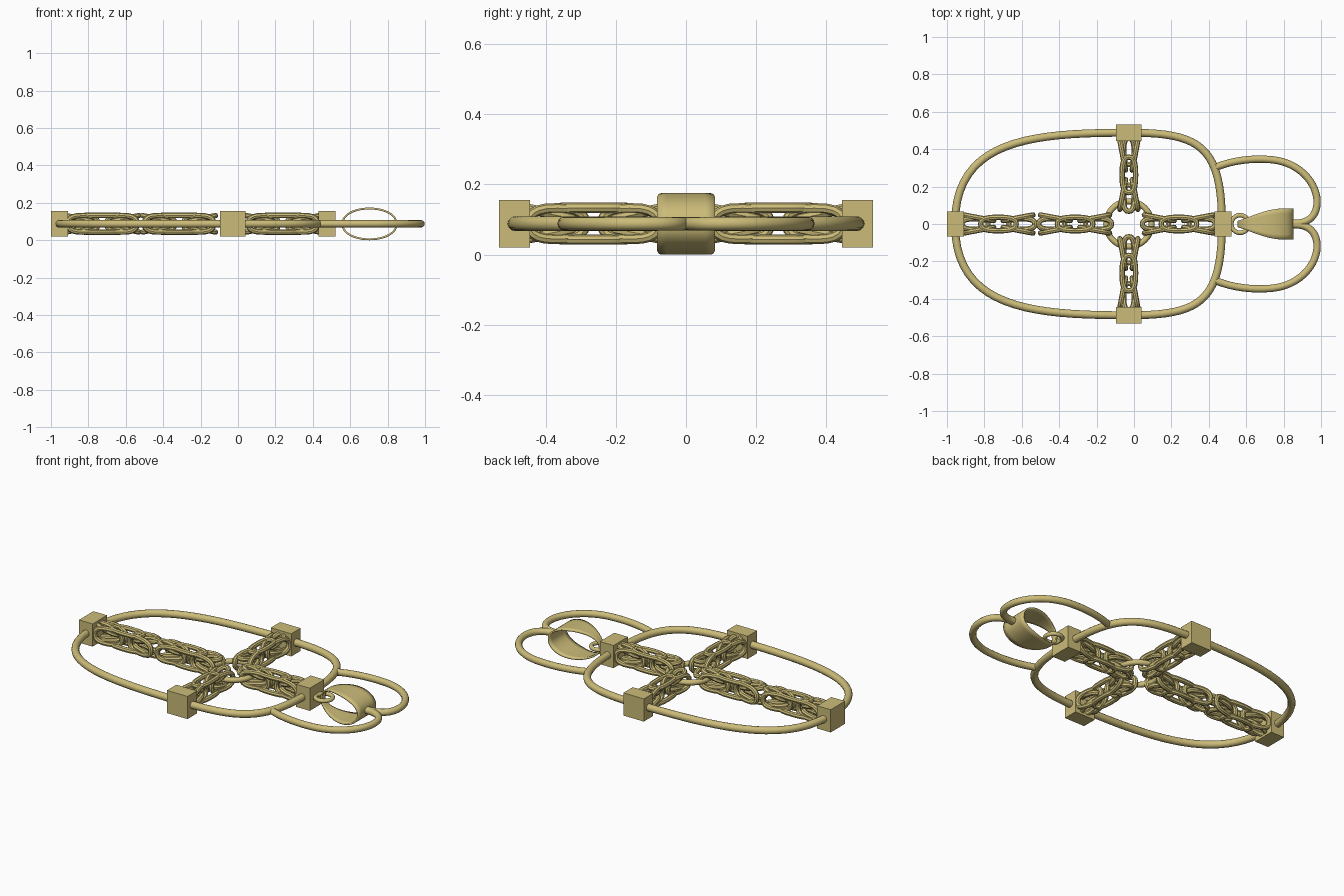
import bpy, bmesh, math
from mathutils import Vector

if "Cube" in bpy.data.objects:
    bpy.data.objects.remove(bpy.data.objects["Cube"])

Z = 0.088          # mid plane of the pendant
CX = -0.0275       # x of the cross centre
gold = bpy.data.materials.new("gold")
gold.diffuse_color = (0.60, 0.50, 0.19, 1)
gold.use_nodes = True
gold.node_tree.nodes["Principled BSDF"].inputs["Base Color"].default_value = gold.diffuse_color


def finish(ob, smooth=True):
    ob.data.materials.clear()
    ob.data.materials.append(gold)
    bpy.ops.object.select_all(action='DESELECT')
    ob.select_set(True)
    bpy.context.view_layer.objects.active = ob
    if smooth:
        bpy.ops.object.shade_smooth_by_angle(angle=math.radians(40))
    return ob


def tubes(name, paths, radius, closed=True, res=3):
    """Round wire swept along one or more point paths."""
    cu = bpy.data.curves.new(name, 'CURVE')
    cu.dimensions = '3D'
    cu.bevel_depth = radius
    cu.bevel_resolution = res
    cu.use_fill_caps = True
    for pts in paths:
        sp = cu.splines.new('POLY')
        sp.points.add(len(pts) - 1)
        for p, co in zip(sp.points, pts):
            p.co = (*co, 1)
        sp.use_cyclic_u = closed
    ob = bpy.data.objects.new(name, cu)
    bpy.context.collection.objects.link(ob)
    finish(ob, False)
    bpy.ops.object.convert(target='MESH')
    ob = bpy.context.view_layer.objects.active
    return finish(ob)


def bezier(a, b, c, d, n=20):
    a, b, c, d = (Vector((*p, Z)) for p in (a, b, c, d))
    return [a*(1-t)**3 + b*3*t*(1-t)**2 + c*3*t*t*(1-t) + d*t**3
            for t in (i / n for i in range(n + 1))]


def flip(pts):
    return [Vector((p.x, -p.y, p.z)) for p in pts]


# oval outer frame
half = bezier((-0.957, 0), (-0.957, 0.45), (-0.55, 0.488), (CX, 0.488))
half += bezier((CX, 0.488), (0.35, 0.488), (0.47, 0.42), (0.47, 0))[1:]
tubes("oval_frame", [half + flip(half)[-2:0:-1]], 0.021, res=4)

# twin loops around the bail
loop = bezier((0.43, 0.30), (0.52, 0.34), (0.63, 0.35), (0.70, 0.346), 10)
loop += bezier((0.70, 0.346), (0.88, 0.345), (0.978, 0.22), (0.979, 0.12), 14)[1:]
loop += bezier((0.979, 0.12), (0.979, 0.04), (0.93, 0.0), (0.85, 0.004), 10)[1:]
tubes("heart_loops", [loop, flip(loop)], 0.0195, closed=False, res=4)


def circle(cx, r, n):
    return [Vector((cx + r*math.cos(2*math.pi*i/n), r*math.sin(2*math.pi*i/n), Z))
            for i in range(n)]


# round rings
tubes("centre_ring", [circle(CX, 0.121, 48)], 0.016)
tubes("jump_ring", [circle(0.567, 0.047, 32)], 0.012)

# square end caps
for name, x, y, sx, sy in (("foot_cap", -0.955, 0, 0.09, 0.135),
                           ("head_cap", 0.475, 0, 0.09, 0.135),
                           ("upper_cap", CX, 0.488, 0.135, 0.088),
                           ("lower_cap", CX, -0.488, 0.135, 0.088)):
    bpy.ops.mesh.primitive_cube_add(size=1, location=(x, y, Z))
    ob = bpy.context.object
    ob.name = name
    ob.scale = (sx, sy, 0.135)
    finish(ob, False)


def link(u0, u1, s0, s1, width, upright):
    """Long oval link from u0 to u1, leaning sideways from s0 to s1."""
    out = []
    for i in range(20):
        a = 2 * math.pi * i / 20
        c, s = math.cos(a), math.sin(a)
        f = 0.5 + 0.5 * math.copysign(abs(c)**0.75, c)
        b = width * math.copysign(abs(s)**0.75, s)
        lean = s0 + (s1 - s0) * f
        u = u0 + (u1 - u0) * f
        out.append((u, lean, b) if upright else (u, b, lean))
    return out


# woven chain: a flat middle pair, with splayed pairs towards each end
unit = []
for m in (1, -1):
    unit.append(link(-0.095, 0.095, m*0.045, m*0.045, 0.036, False))
    for e in (1, -1):
        unit.append(link(e*0.025, e*0.185, m*0.018, m*0.048, 0.044, True))
        unit.append(link(e*0.055, e*0.195, m*0.016, m*0.044, 0.028, False))

for name, x, y, turned in (("foot_chain_outer", -0.725, 0, False),
                           ("foot_chain_inner", -0.315, 0, False),
                           ("head_chain", 0.24, 0, False),
                           ("upper_chain", CX, 0.263, True),
                           ("lower_chain", CX, -0.263, True)):
    paths = [[(x + (v if turned else u), y + (u if turned else v), Z + w)
              for u, v, w in pts] for pts in unit]
    tubes(name, paths, 0.0145, res=2)

# bail: flared teardrop strap
bm = bmesh.new()
rows = []
N, M = 48, 6
for i in range(N):
    a = 2 * math.pi * i / N
    x = 0.703 + 0.149 * math.cos(a)
    z = 0.0875 + 0.0875 * math.copysign(abs(math.sin(a))**0.9, math.sin(a))
    t = min(1, max(0, (x - 0.554) / 0.25))
    w = 0.017 + 0.066 * math.sin(t * math.pi / 2)**1.15
    rows.append([bm.verts.new((x, w * (2*j/M - 1), z)) for j in range(M + 1)])
for i in range(N):
    p, q = rows[i], rows[(i + 1) % N]
    for j in range(M):
        bm.faces.new((p[j], p[j+1], q[j+1], q[j]))
bmesh.ops.recalc_face_normals(bm, faces=bm.faces)
# make normals face away from the loop's middle
f = max(bm.faces, key=lambda f: f.calc_center_median().z)
if f.normal.z < 0:
    bmesh.ops.reverse_faces(bm, faces=bm.faces)
me = bpy.data.meshes.new("bail")
bm.to_mesh(me)
bm.free()
bail = bpy.data.objects.new("bail", me)
bpy.context.collection.objects.link(bail)
mod = bail.modifiers.new("thickness", 'SOLIDIFY')
mod.thickness = 0.01
mod.offset = -1
finish(bail)
